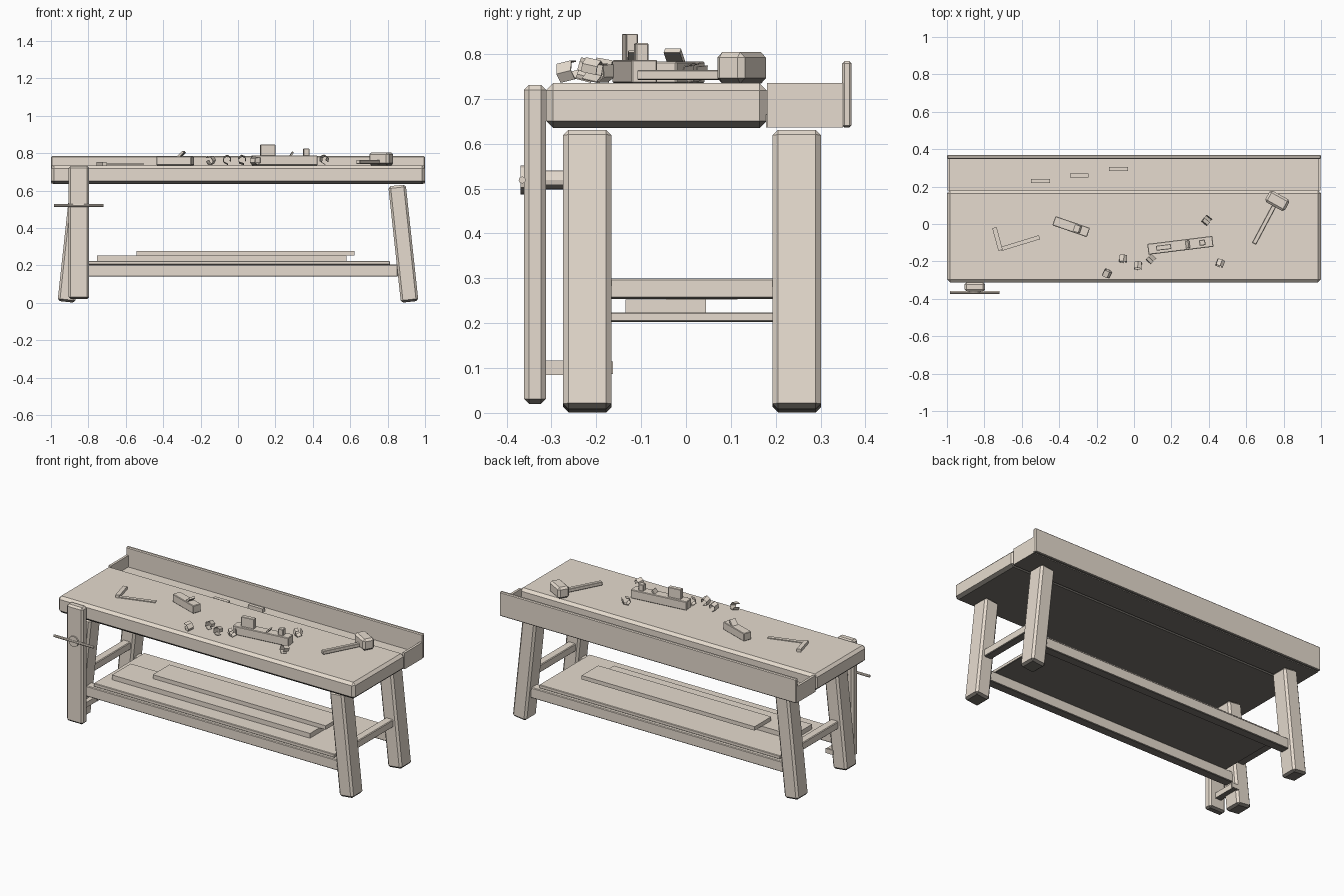
import bpy, bmesh, math, random
from mathutils import Vector, Euler

if "Cube" in bpy.data.objects:
    bpy.data.objects.remove(bpy.data.objects["Cube"])

random.seed(4)
R = math.radians


def material(name, rgb):
    m = bpy.data.materials.new(name)
    m.diffuse_color = (*rgb, 1)
    m.use_nodes = True
    m.node_tree.nodes["Principled BSDF"].inputs["Base Color"].default_value = m.diffuse_color
    return m


pale = material("pale_wood", (0.79, 0.71, 0.62))
dark = material("dark_underside", (0.19, 0.175, 0.155))


def finish(name, bm, loc=(0, 0, 0), rot=(0, 0, 0)):
    # undersides take the dark colour, everything else the pale one
    bmesh.ops.recalc_face_normals(bm, faces=bm.faces[:])
    turn = Euler([R(a) for a in rot])
    for f in bm.faces:
        f.material_index = int((turn.to_matrix() @ f.normal).z < -0.5)
    me = bpy.data.meshes.new(name)
    bm.to_mesh(me)
    bm.free()
    me.materials.append(pale)
    me.materials.append(dark)
    ob = bpy.data.objects.new(name, me)
    ob.location = loc
    ob.rotation_euler = turn
    bpy.context.collection.objects.link(ob)
    return ob


def block(name, loc, size, bevel=0.0, rot=(0, 0, 0)):
    bm = bmesh.new()
    bmesh.ops.create_cube(bm, size=1)
    bmesh.ops.scale(bm, vec=size, verts=bm.verts[:])
    if bevel:
        bmesh.ops.bevel(bm, geom=bm.edges[:], offset=bevel, segments=1, affect='EDGES')
    return finish(name, bm, loc, rot)


def span(name, x, y, z, bevel=0.0):
    # box given by its limits on each axis
    lims = (x, y, z)
    return block(name, [(a + b) / 2 for a, b in lims], [b - a for a, b in lims], bevel)


def rod(name, loc, radius, length, rot, sides=12):
    bm = bmesh.new()
    bmesh.ops.create_cone(bm, cap_ends=True, segments=sides, radius1=radius,
                          radius2=radius, depth=length)
    return finish(name, bm, loc, rot)


def on_tool(loc, angle, dx, dz):
    # point offset along a tool lying at an angle on the bench
    return (loc[0] + dx * math.cos(R(angle)), loc[1] + dx * math.sin(R(angle)), loc[2] + dz)


TOP = 0.735

# Bench top, tool tray and back board
span("bench_top", (-1, 1), (-0.312, 0.18), (0.635, TOP), 0.016)
span("tray_floor", (-0.99, 0.99), (0.178, 0.35), (0.636, 0.665))
for side, s in (("left", -1), ("right", 1)):
    span(side + "_tray_end", sorted((s * 0.983, s * 0.998)), (0.18, 0.35), (0.636, TOP))
span("back_board", (-1, 1), (0.348, 0.369), (0.636, 0.784), 0.005)

# Splayed legs and end stretchers
for side, s in (("left", -1), ("right", 1)):
    for end, y in (("front", -0.22), ("back", 0.247)):
        block(f"{end}_{side}_leg", (s * 0.884, y, 0.316), (0.094, 0.108, 0.626), 0.012,
              (0, -6.2 * s, 0))
    span(side + "_end_stretcher", sorted((s * 0.86, s * 0.91)), (-0.2, 0.23),
         (0.254, 0.3), 0.004)

# Long stretchers, shelf and stored boards
for end, y in (("front", -0.22), ("back", 0.247)):
    span(end + "_long_stretcher", (-0.855, 0.855), (y - 0.028, y + 0.028), (0.14, 0.204), 0.004)
span("shelf", (-0.812, 0.812), (-0.23, 0.255), (0.203, 0.224), 0.003)
span("lower_board", (-0.755, 0.58), (-0.135, 0.045), (0.224, 0.253))
span("upper_board", (-0.543, 0.623), (-0.045, 0.115), (0.253, 0.277))

# Leg vise
span("vise_jaw", (-0.906, -0.796), (-0.361, -0.312), (0.02, 0.731), 0.011)
rod("vise_screw", (-0.852, -0.28, 0.519), 0.021, 0.14, (90, 0, 0))
rod("vise_hub", (-0.852, -0.362, 0.519), 0.032, 0.014, (90, 0, 0))
rod("vise_handle", (-0.851, -0.365, 0.519), 0.008, 0.266, (0, 90, 0), 8)
span("vise_guide", (-0.872, -0.832), (-0.33, -0.168), (0.085, 0.117))
span("vise_guide_stop", (-0.878, -0.826), (-0.172, -0.163), (0.087, 0.115))

# Long plane
p, a = (0.248, -0.114, TOP + 0.026), 7
block("long_plane_body", p, (0.35, 0.058, 0.052), 0.003, (0, 0, a))
block("long_plane_handle", on_tool(p, a, -0.09, 0.053), (0.08, 0.026, 0.062), 0.002, (0, 0, a))
block("long_plane_knob", on_tool(p, a, 0.118, 0.043), (0.032, 0.03, 0.04), 0.003, (0, 0, a))
block("long_plane_iron", on_tool(p, a, 0.035, 0.028), (0.008, 0.04, 0.04), 0, (0, 35, a))

# Small plane
p, a = (-0.336, -0.014, TOP + 0.024), -19
block("small_plane_body", p, (0.195, 0.052, 0.048), 0.003, (0, 0, a))
block("small_plane_iron", on_tool(p, a, 0.032, 0.03), (0.012, 0.038, 0.052), 0, (0, 45, a))

# Try square
block("square_stock", (-0.73, -0.08, TOP + 0.009), (0.125, 0.024, 0.018), 0, (0, 0, -75))
block("square_blade", (-0.608, -0.102, TOP + 0.006), (0.215, 0.022, 0.005), 0, (0, 0, 17))

# Mallet
block("mallet_head", (0.766, 0.124, TOP + 0.034), (0.12, 0.07, 0.07), 0.012, (0, 0, -29))
block("mallet_handle", (0.701, 0.006, TOP + 0.018), (0.25, 0.022, 0.022), 0.002, (0, 0, 62))

# Chisel handles in the tray
for i, (x, y) in enumerate(((-0.5, 0.23), (-0.293, 0.26), (-0.083, 0.295))):
    block(f"chisel_{i + 1}", (x, y, 0.676), (0.1, 0.021, 0.022))

# Curled wood shavings
spots = ((-0.056, -0.185), (0.024, -0.222), (0.09, -0.188), (-0.147, -0.263),
         (0.463, -0.21), (0.388, 0.018))
for i, (x, y) in enumerate(spots):
    bm = bmesh.new()
    turn = Euler((random.uniform(-0.4, 0.4), random.uniform(0, 6), random.uniform(-0.9, 0.9)))
    rows = []
    for k in range(6):
        t, r = k * R(62), 0.017 + 0.002 * k
        rows.append([bm.verts.new(turn.to_matrix() @ Vector((r * math.cos(t), w, r * math.sin(t))))
                     for w in (-0.018, 0.018)])
    for q, n in zip(rows, rows[1:]):
        bm.faces.new((q[0], q[1], n[1], n[0]))
    low = min(v.co.z for v in bm.verts)
    ob = finish(f"shaving_{i + 1}", bm, (x, y, TOP + 0.002 - low))
    for f in ob.data.polygons:
        f.material_index = 0
    mod = ob.modifiers.new("thickness", 'SOLIDIFY')
    mod.thickness = 0.003
    mod.offset = 0
